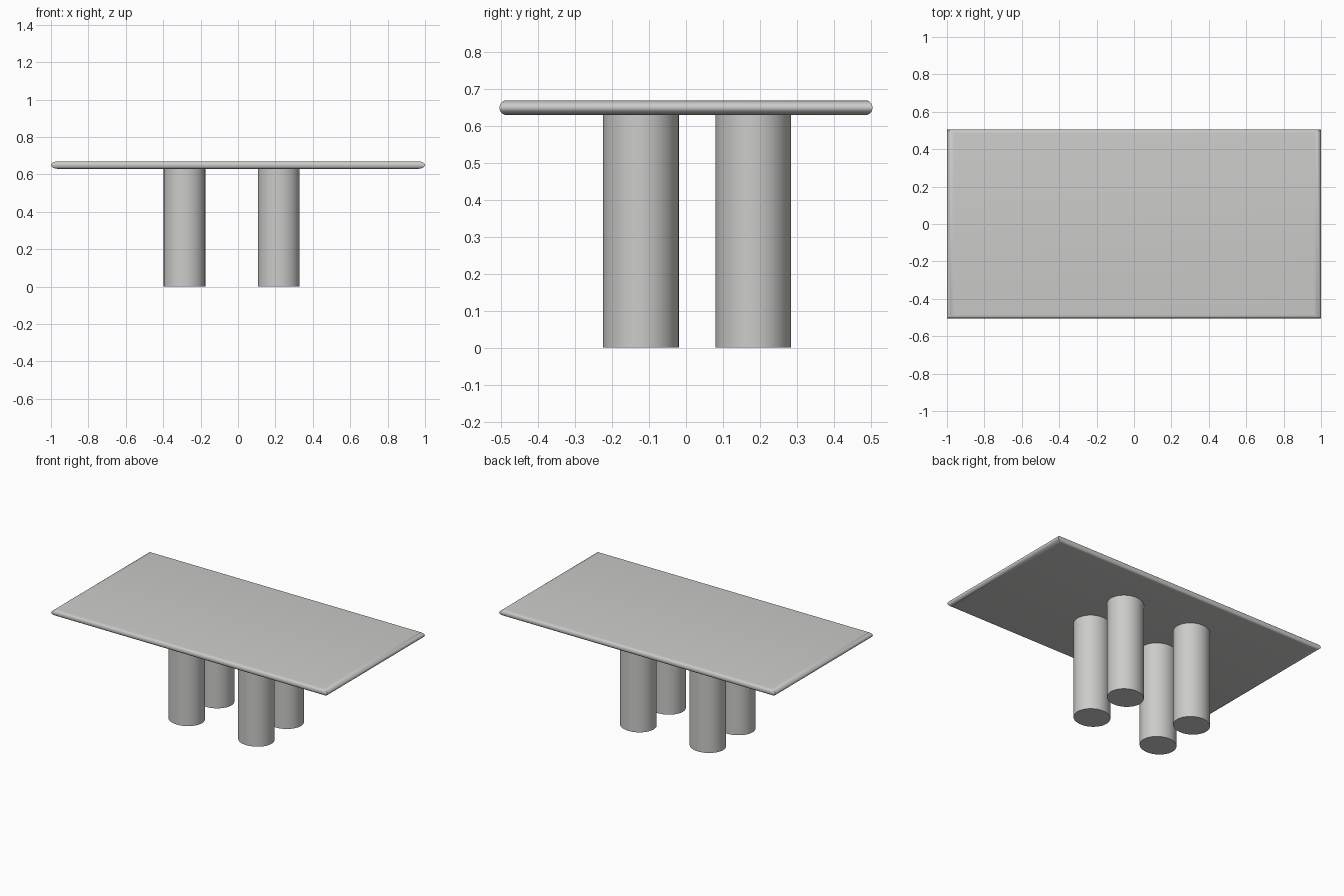
import bpy, bmesh, math

if "Cube" in bpy.data.objects:
    bpy.data.objects.remove(bpy.data.objects["Cube"])

grey = bpy.data.materials.new("light_grey")
grey.diffuse_color = (0.6, 0.6, 0.59, 1)
grey.use_nodes = True
grey.node_tree.nodes["Principled BSDF"].inputs["Base Color"].default_value = grey.diffuse_color


def finish(name, bm):
    bmesh.ops.recalc_face_normals(bm, faces=bm.faces[:])
    mesh = bpy.data.meshes.new(name)
    bm.to_mesh(mesh)
    bm.free()
    mesh.materials.append(grey)
    ob = bpy.data.objects.new(name, mesh)
    bpy.context.collection.objects.link(ob)
    bpy.ops.object.select_all(action='DESELECT')
    ob.select_set(True)
    bpy.context.view_layer.objects.active = ob
    bpy.ops.object.shade_smooth_by_angle(angle=math.radians(30))
    return ob


# Tabletop: rectangular rings following a rounded edge, with mitred corners
bm = bmesh.new()
HX, HY, ZC, HZ = 1.0, 0.505, 0.65, 0.02
STEPS = 12
rings = []
for i in range(STEPS + 1):
    a = -math.pi / 2 + math.pi * i / STEPS
    x = HX - 0.038 * (1 - math.cos(a))
    y = HY - 0.019 * (1 - math.cos(a))
    z = ZC + HZ * math.sin(a)
    rings.append([bm.verts.new((sx * x, sy * y, z))
                  for sx, sy in ((-1, -1), (1, -1), (1, 1), (-1, 1))])
for lo, hi in zip(rings, rings[1:]):
    for k in range(4):
        n = (k + 1) % 4
        bm.faces.new((lo[k], lo[n], hi[n], hi[k]))
bm.faces.new(rings[0])
bm.faces.new(rings[-1])
finish("tabletop", bm)

# Four slightly oval column legs, set a little off centre
LEG_H = 0.632
for side, x in (("left", -0.286), ("right", 0.218)):
    for end, y in (("front", -0.122), ("back", 0.182)):
        bm = bmesh.new()
        bmesh.ops.create_cone(bm, cap_ends=True, segments=64,
                              radius1=1, radius2=1, depth=LEG_H)
        bmesh.ops.scale(bm, vec=(0.111, 0.1025, 1), verts=bm.verts)
        bmesh.ops.translate(bm, vec=(x, y, LEG_H / 2), verts=bm.verts)
        finish(f"{end}_{side}_leg", bm)
